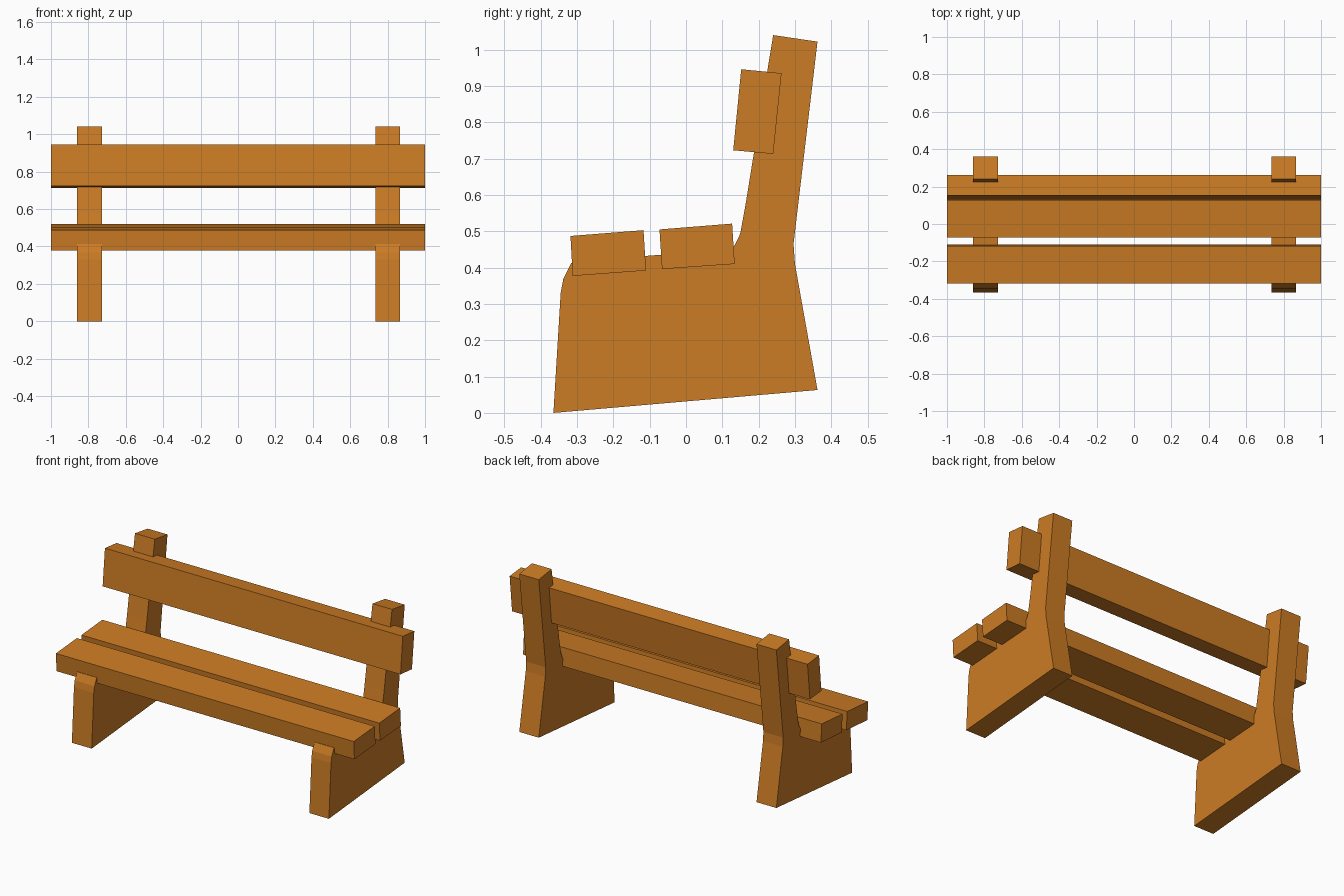
import bpy, bmesh

if "Cube" in bpy.data.objects:
    bpy.data.objects.remove(bpy.data.objects["Cube"])

wood = bpy.data.materials.new("wood")
wood.diffuse_color = (0.60, 0.20, 0.018, 1)
wood.use_nodes = True
wood.node_tree.nodes["Principled BSDF"].inputs["Base Color"].default_value = wood.diffuse_color


def extrude_profile(name, profile, x0, x1):
    """Extrude a (y, z) outline along x from x0 to x1."""
    bm = bmesh.new()
    face = bm.faces.new([bm.verts.new((x0, y, z)) for y, z in profile])
    ext = bmesh.ops.extrude_face_region(bm, geom=[face])
    moved = [g for g in ext["geom"] if isinstance(g, bmesh.types.BMVert)]
    bmesh.ops.translate(bm, vec=(x1 - x0, 0, 0), verts=moved)
    bmesh.ops.recalc_face_normals(bm, faces=bm.faces)
    mesh = bpy.data.meshes.new(name)
    bm.to_mesh(mesh)
    bm.free()
    mesh.materials.append(wood)
    obj = bpy.data.objects.new(name, mesh)
    bpy.context.collection.objects.link(obj)
    return obj


# Side supports: leg block and backrest post in one outline
support = [(-0.365, 0.0), (0.362, 0.063), (0.30, 0.41), (0.296, 0.465),
           (0.362, 1.022), (0.24, 1.04), (0.186, 0.71), (0.165, 0.58),
           (0.15, 0.497), (0.145, 0.483), (0.13, 0.455), (0.10, 0.448),
           (-0.10, 0.433), (-0.29, 0.418), (-0.316, 0.412),
           (-0.338, 0.368), (-0.345, 0.33)]
extrude_profile("left_support", support, -0.86, -0.727)
extrude_profile("right_support", support, 0.735, 0.866)

# Planks resting on the supports
planks = {
    "front_seat_plank": [(-0.318, 0.487), (-0.117, 0.503), (-0.110, 0.392), (-0.312, 0.377)],
    "rear_seat_plank": [(-0.073, 0.505), (0.127, 0.521), (0.134, 0.410), (-0.066, 0.396)],
    "backrest_plank": [(0.152, 0.946), (0.263, 0.935), (0.240, 0.713), (0.130, 0.723)],
}
for name, outline in planks.items():
    extrude_profile(name, outline, -1.0, 1.0)
